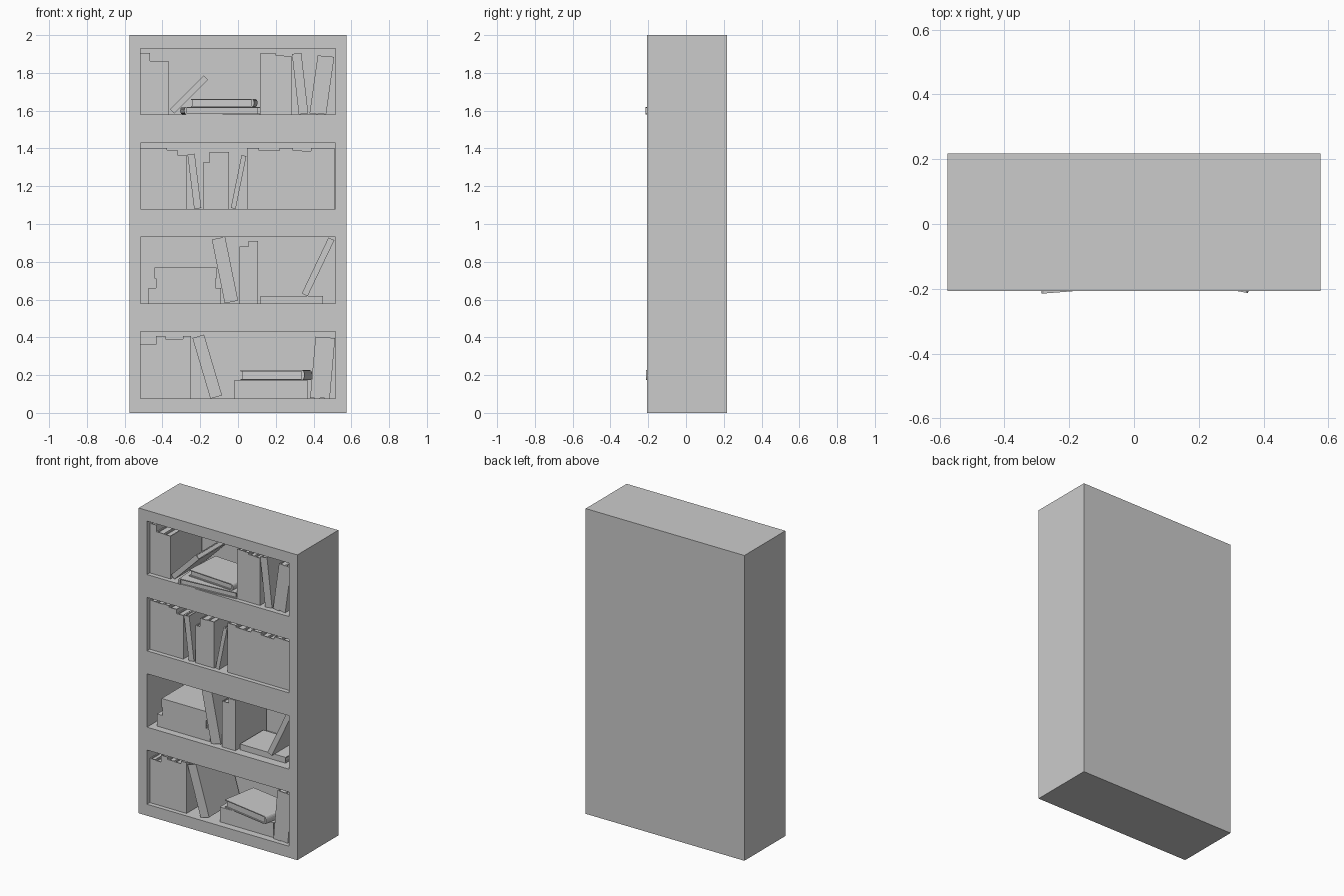
import bpy, bmesh
from math import sin, cos, pi, radians
from mathutils import Matrix, Vector

if "Cube" in bpy.data.objects:
    bpy.data.objects.remove(bpy.data.objects["Cube"])

FRONT, BACK = -0.207, 0.217
FLOORS = [0.075, 0.58, 1.08, 1.58]
BOOK_Y = -0.178


def to_object(name, bm):
    bmesh.ops.recalc_face_normals(bm, faces=bm.faces)
    me = bpy.data.meshes.new(name)
    bm.to_mesh(me)
    bm.free()
    ob = bpy.data.objects.new(name, me)
    bpy.context.collection.objects.link(ob)
    return ob


def add_box(bm, x0, x1, y0, y1, z0, z1):
    m = Matrix.Translation(((x0 + x1) / 2, (y0 + y1) / 2, (z0 + z1) / 2)) @ \
        Matrix.Diagonal((x1 - x0, y1 - y0, z1 - z0, 1))
    bmesh.ops.create_cube(bm, size=1, matrix=m)


def book(name, matrix, w, d, h, rounded=False):
    """Local frame: thickness w on x, spine at y=0, height h on z."""
    t, inset = 0.006, 0.008
    bm = bmesh.new()
    # folded cover, extruded along the spine
    if rounded:
        r = 0.012
        arc = [(w / 2 - w / 2 * cos(pi * i / 8), r - r * sin(pi * i / 8)) for i in range(9)]
        inner = [(w - t, r + 0.003), (t, r + 0.003)]
    else:
        arc = [(0, 0), (w, 0)]
        inner = [(w - t, t), (t, t)]
    pts = arc + [(w, d), (w - t, d)] + inner + [(t, d), (0, d)]
    face = bm.faces.new([bm.verts.new((x, y, 0)) for x, y in pts])
    ext = bmesh.ops.extrude_face_region(bm, geom=[face])
    bmesh.ops.translate(bm, vec=(0, 0, h),
                        verts=[v for v in ext["geom"] if isinstance(v, bmesh.types.BMVert)])
    # page block
    add_box(bm, t, w - t, inner[0][1], d - inset, inset, h - inset)
    ob = to_object(name, bm)
    ob.matrix_world = matrix
    return ob


def standing(name, x, z, w, h, lean=0, y=BOOK_Y, d=0.325):
    a = radians(lean)
    m = Matrix.Translation((x, y, z + max(0, w * sin(a)))) @ Matrix.Rotation(a, 4, 'Y')
    book(name, m, w, d, h)


def row(name, floor, edges, tops):
    for i, top in enumerate(tops):
        standing(f"{name}_{i + 1}", edges[i], floor, edges[i + 1] - edges[i], top - floor)


def lying(name, x0, x1, z0, z1, y=-0.16, d=0.27):
    m = Matrix.Translation((x0, y, z1)) @ Matrix.Rotation(pi / 2, 4, 'Y')
    book(name, m, z1 - z0, d, x1 - x0)


def lying_sideways(name, corner, z0, z1, length, depth, turn, side):
    """Spine at the left (side=-1) or right (side=1) end, turned about its spine's front corner."""
    m = Matrix(((0, -side, 0, 0), (0, 0, 1, 0), (-side, 0, 0, 0), (0, 0, 0, 1)))
    z = z1 if side > 0 else z0
    m = Matrix.Translation((corner[0], corner[1], z)) @ Matrix.Rotation(radians(turn), 4, 'Z') @ m
    book(name, m, z1 - z0, length, depth, rounded=True)


# carcass: solid block with four compartments cut into the front
bm = bmesh.new()
add_box(bm, -0.575, 0.575, FRONT, BACK, 0, 2)
case = to_object("bookcase", bm)
bm = bmesh.new()
for f, top in zip(FLOORS, [0.43, 0.93, 1.43, 1.93]):
    add_box(bm, -0.515, 0.515, FRONT - 0.1, 0.163, f, top)
cutter = to_object("compartment_cutter", bm)
cutter.hide_render = True
mod = case.modifiers.new("compartments", 'BOOLEAN')
mod.object, mod.operation, mod.solver = cutter, 'DIFFERENCE', 'EXACT'
bpy.context.view_layer.objects.active = case
bpy.ops.object.modifier_apply(modifier=mod.name)
bpy.data.objects.remove(cutter)

# bottom shelf
f = FLOORS[0]
row("bottom_book", f, [-0.515, -0.475, -0.435, -0.385, -0.338, -0.29, -0.248],
    [0.365, 0.362, 0.407, 0.392, 0.39, 0.407])
standing("bottom_leaning_book", -0.146, f, 0.064, 0.335, -16.5)
lying("bottom_flat_book", -0.02, 0.37, f, 0.172)
lying_sideways("bottom_turned_book", (0.352, -0.213), 0.174, 0.226, 0.345, 0.24, -10, 1)
standing("bottom_right_book_1", 0.382, f, 0.052, 0.325, 5)
standing("bottom_right_book_2", 0.434, f, 0.052, 0.322, 5)

# second shelf
f = FLOORS[1]
lying("second_flat_book_1", -0.475, -0.09, f, 0.66)
lying("second_flat_book_2", -0.435, -0.12, 0.66, 0.712)
lying("second_flat_book_3", -0.442, -0.114, 0.712, 0.77)
standing("second_leaning_book", -0.07, f, 0.072, 0.345, -11.5)
row("second_book", f, [0.007, 0.055, 0.105], [0.88, 0.91])
lying("second_flat_book_4", 0.12, 0.45, f, 0.618, y=-0.15, d=0.24)
standing("second_right_leaning_book", 0.338, 0.618, 0.034, 0.328, 25.5)

# third shelf
f = FLOORS[2]
row("third_left_book", f, [-0.515, -0.468, -0.42, -0.375, -0.32, -0.272],
    [1.402, 1.40, 1.402, 1.392, 1.365])
row("third_middle_book", f, [-0.185, -0.15, -0.098, -0.048], [1.325, 1.38, 1.382])
row("third_right_book", f,
    [0.047, 0.11, 0.165, 0.22, 0.29, 0.34, 0.387, 0.442, 0.513],
    [1.402, 1.39, 1.388, 1.402, 1.388, 1.386, 1.402, 1.40])
standing("third_left_leaning_book", -0.232, f, 0.038, 0.29, -7)
standing("third_right_leaning_book", -0.038, f, 0.026, 0.285, 11.5)

# top shelf
f = FLOORS[3]
row("top_left_book", f, [-0.515, -0.467, -0.412, -0.364], [1.905, 1.862, 1.86])
row("top_middle_book", f, [0.118, 0.16, 0.202, 0.244, 0.285], [1.905, 1.903, 1.892, 1.89])
standing("top_tilted_book", -0.36, f + 0.005, 0.033, 0.252, 45)
lying_sideways("top_turned_book_1", (-0.285, -0.215), f, 1.62, 0.402, 0.27, 4.5, -1)
lying_sideways("top_turned_book_2", (0.086, -0.175), 1.62, 1.662, 0.335, 0.25, -4, 1)
standing("top_left_leaning_book", 0.322, f, 0.05, 0.322, -6.5)
standing("top_right_book_1", 0.379, f, 0.044, 0.31, 8)
standing("top_right_book_2", 0.423, f, 0.044, 0.307, 8)
